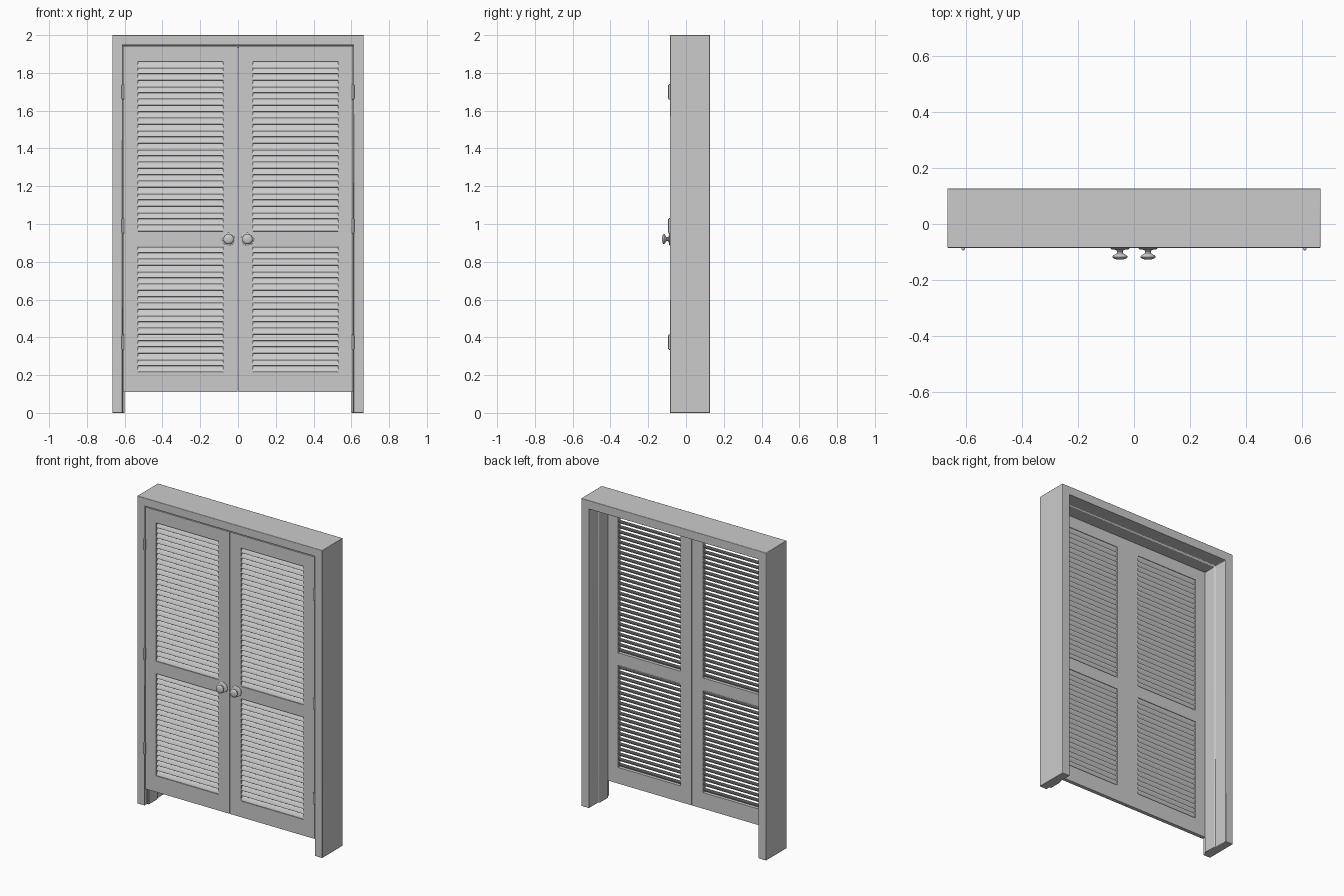
import bpy, bmesh, math

if "Cube" in bpy.data.objects:
    bpy.data.objects.remove(bpy.data.objects["Cube"])

FRONT, BACK = -0.085, 0.127      # casing depth
DOOR_F, DOOR_B = -0.084, -0.060  # door leaf depth


def finish(bm, name, angle=30, bevel=0):
    bmesh.ops.remove_doubles(bm, verts=bm.verts, dist=1e-5)
    bmesh.ops.recalc_face_normals(bm, faces=bm.faces)
    me = bpy.data.meshes.new(name)
    bm.to_mesh(me)
    bm.free()
    ob = bpy.data.objects.new(name, me)
    bpy.context.collection.objects.link(ob)
    if bevel:
        m = ob.modifiers.new("edge", 'BEVEL')
        m.width, m.segments, m.limit_method = bevel, 2, 'ANGLE'
    bpy.ops.object.select_all(action='DESELECT')
    ob.select_set(True)
    bpy.context.view_layer.objects.active = ob
    bpy.ops.object.shade_smooth_by_angle(angle=math.radians(angle))
    return ob


def loft(bm, rings, caps=True):
    """Bridge closed rings of points."""
    vr = [[bm.verts.new(p) for p in r] for r in rings]
    n = len(vr[0])
    for a, b in zip(vr, vr[1:]):
        for i in range(n):
            j = (i + 1) % n
            bm.faces.new((a[i], a[j], b[j], b[i]))
    if caps:
        bm.faces.new(vr[0])
        bm.faces.new(vr[-1][::-1])


def lathe(bm, profile, place, n=24):
    """Revolve (radius, height) pairs; place maps (u, v, h) to a point."""
    loft(bm, [[place(r * math.cos(2 * math.pi * i / n), r * math.sin(2 * math.pi * i / n), h)
               for i in range(n)] for r, h in profile])


# Door casing: rebated profile (inset from outside, y) mitred round the opening
profile = [(0, FRONT), (0.053, FRONT), (0.053, DOOR_B + 0.002), (0.065, DOOR_B + 0.002),
           (0.065, 0.03), (0.056, 0.035), (0.056, BACK), (0, BACK)]
W, H = 0.665, 2.0
bm = bmesh.new()
loft(bm, [[(sx * (W - o), y, H - o if top else 0) for o, y in profile]
          for sx, top in ((-1, 0), (-1, 1), (1, 1), (1, 0))])
finish(bm, "door_casing", bevel=0.003)

# Door leaf layout for the right-hand side, mirrored by s
XS = [0.0015, 0.08, 0.53, 0.608]
ZS = [0.11, 0.215, 0.88, 0.96, 1.86, 1.942]
PITCH = 0.0333

for s, side in ((1, "right"), (-1, "left")):
    # Stiles and rails with two openings
    bm = bmesh.new()
    g = [[bm.verts.new((s * x, DOOR_F, z)) for z in ZS] for x in XS]
    for i in range(3):
        for k in range(5):
            if i == 1 and k in (1, 3):
                continue
            bm.faces.new((g[i][k], g[i + 1][k], g[i + 1][k + 1], g[i][k + 1]))
    ext = bmesh.ops.extrude_face_region(bm, geom=bm.faces[:], use_keep_orig=True)
    moved = [v for v in ext["geom"] if isinstance(v, bmesh.types.BMVert)]
    bmesh.ops.translate(bm, verts=moved, vec=(0, DOOR_B - DOOR_F, 0))
    finish(bm, "door_leaf_" + side)

    # Louvre slats, front edge low, rounded long edges
    bm = bmesh.new()
    length, thick, tilt = 0.036, 0.006, math.radians(58)
    h, t = length / 2, thick / 2
    section = [(-h, -t * .5), (-h + t, -t), (h - t, -t), (h, -t * .5),
               (h, t * .5), (h - t, t), (-h + t, t), (-h, t * .5)]
    yc = (DOOR_F + DOOR_B) / 2
    for z0, z1 in ((ZS[1], ZS[2]), (ZS[3], ZS[4])):
        n = round((z1 - z0) / PITCH)
        for k in range(n):
            zc = z0 + (k + 0.5) * (z1 - z0) / n
            loft(bm, [[(s * x, yc + u * math.cos(tilt) - v * math.sin(tilt),
                        zc + u * math.sin(tilt) + v * math.cos(tilt)) for u, v in section]
                      for x in (XS[1] - 0.003, XS[2] + 0.003)])
    finish(bm, "louvre_slats_" + side, angle=50)

    # Knob with rose plate
    bm = bmesh.new()
    knob = [(0.034, 0), (0.034, 0.003), (0.030, 0.006), (0.020, 0.007), (0.013, 0.009),
            (0.010, 0.014), (0.011, 0.020), (0.018, 0.025), (0.025, 0.029), (0.027, 0.033),
            (0.025, 0.037), (0.018, 0.041), (0.009, 0.0425), (0.001, 0.043)]
    lathe(bm, knob, lambda u, v, d: (s * 0.05 + u, DOOR_F - d, 0.92 + v), 32)
    finish(bm, "knob_" + side, angle=40)

    # Hinge barrels with end tips
    bm = bmesh.new()
    barrel = [(0.002, -0.041), (0.005, -0.039), (0.005, -0.036), (0.0065, -0.036),
              (0.0065, 0.036), (0.005, 0.036), (0.005, 0.039), (0.002, 0.041)]
    for z in (0.375, 0.99, 1.70):
        lathe(bm, barrel, lambda u, v, d: (s * 0.609 + u, -0.0875 + v, z + d), 16)
    finish(bm, "hinges_" + side)
